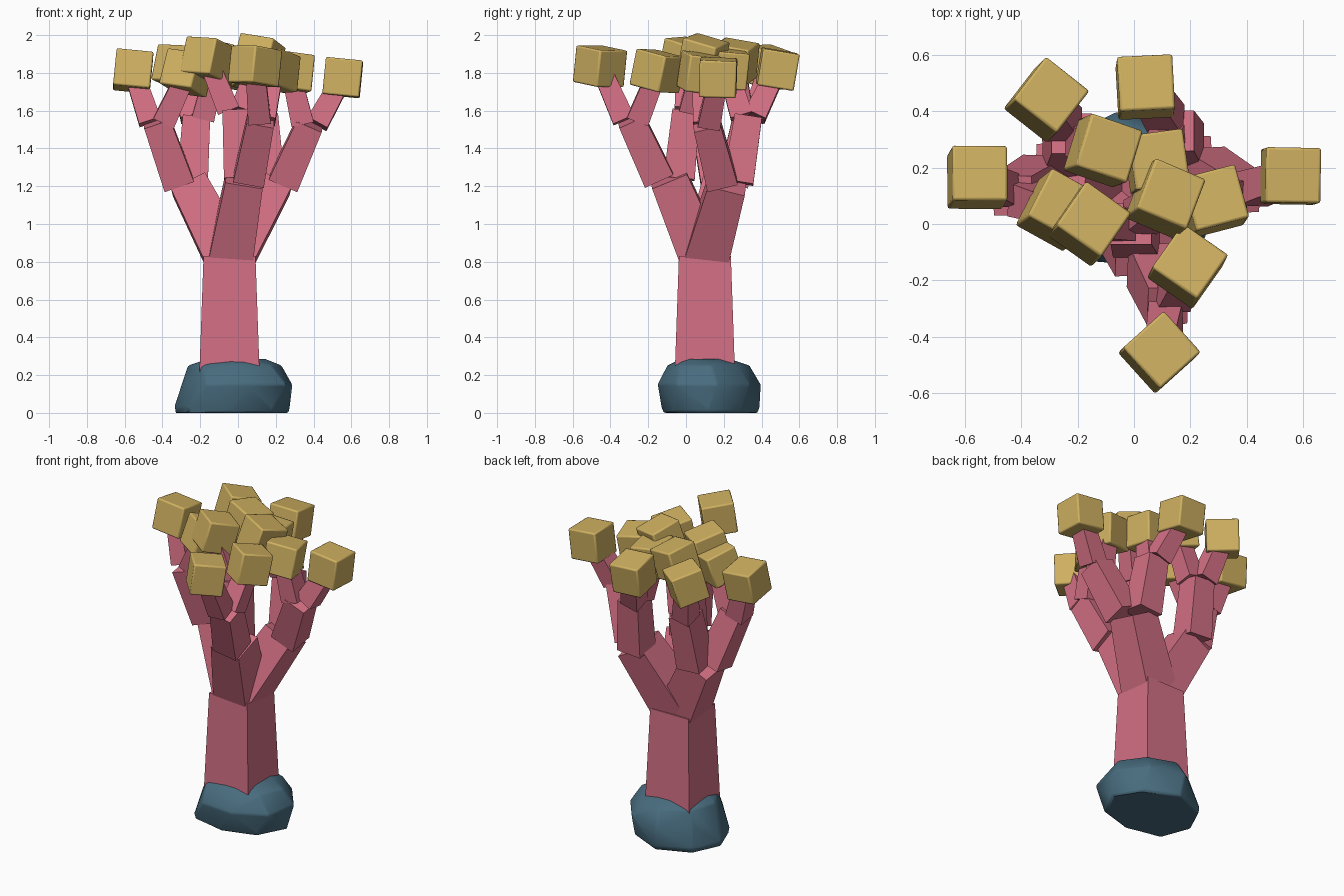
import bpy, bmesh, math
from mathutils import Vector, Matrix

if "Cube" in bpy.data.objects:
    bpy.data.objects.remove(bpy.data.objects["Cube"])

UP = Vector((0, 0, 1))


def material(name, color):
    mat = bpy.data.materials.new(name)
    mat.use_nodes = True
    rgba = (*color, 1)
    mat.diffuse_color = rgba
    mat.node_tree.nodes["Principled BSDF"].inputs["Base Color"].default_value = rgba
    return mat


PINK = material("coral pink", (0.65, 0.16, 0.23))
GOLD = material("sandy gold", (0.63, 0.44, 0.12))
TEAL = material("slate teal", (0.065, 0.15, 0.21))


def finish(bm, name, mat, bevel=0.0, segments=1, angle=30):
    """Turn a bmesh into a linked object with a bevel and angle-based shading."""
    bmesh.ops.recalc_face_normals(bm, faces=bm.faces)
    mesh = bpy.data.meshes.new(name)
    bm.to_mesh(mesh)
    bm.free()
    mesh.materials.append(mat)
    obj = bpy.data.objects.new(name, mesh)
    bpy.context.collection.objects.link(obj)
    if bevel:
        mod = obj.modifiers.new("soft_edges", "BEVEL")
        mod.width, mod.segments = bevel, segments
    bpy.ops.object.select_all(action="DESELECT")
    obj.select_set(True)
    bpy.context.view_layer.objects.active = obj
    bpy.ops.object.shade_smooth_by_angle(angle=math.radians(angle))
    return obj


def limb(name, start, end, width_start, width_end):
    """Tapered square beam between two points."""
    bm = bmesh.new()
    axis = end - start
    bmesh.ops.create_cone(bm, cap_ends=True, segments=4, depth=axis.length,
                          radius1=width_start / math.sqrt(2),
                          radius2=width_end / math.sqrt(2))
    turn = UP.rotation_difference(axis).to_matrix().to_4x4()
    roll = Matrix.Rotation(math.pi / 4, 4, "Z")
    place = Matrix.Translation((start + end) / 2)
    bmesh.ops.transform(bm, matrix=place @ turn @ roll, verts=bm.verts)
    finish(bm, name, PINK)


def cube_tip(name, centre, yaw, lean):
    """Softly bevelled block leaning towards a horizontal direction."""
    bm = bmesh.new()
    bmesh.ops.create_cube(bm, size=0.196)
    tilt = UP.rotation_difference(Vector((*lean, 1))).to_matrix().to_4x4()
    spin = Matrix.Rotation(math.radians(yaw), 4, "Z")
    bmesh.ops.transform(bm, matrix=Matrix.Translation(centre) @ tilt @ spin, verts=bm.verts)
    finish(bm, name, GOLD, bevel=0.009, segments=2, angle=40)


def offset_start(origin, target, shift):
    """Move a limb's root sideways, towards where it is heading."""
    side = target - origin
    side.z = 0
    return origin + side.normalized() * min(shift, side.length)


# Rock base: hull around uneven rings
bm = bmesh.new()
rings = [  # height, centre x, centre y, half width x, half width y, twist
    (0.0, -0.04, 0.12, 0.30, 0.25, 0.0),
    (0.03, -0.04, 0.12, 0.305, 0.26, 0.0),
    (0.15, 0.0, 0.11, 0.295, 0.28, 0.2),
    (0.25, -0.02, 0.11, 0.25, 0.22, 0.1),
    (0.285, -0.01, 0.10, 0.16, 0.14, 0.4),
]
for z, cx, cy, rx, ry, twist in rings:
    for i in range(8):
        a = math.tau * i / 8 + twist
        wobble = 1 + 0.05 * math.cos(3 * a + 1)
        bm.verts.new((cx + rx * wobble * math.cos(a), cy + ry * wobble * math.sin(a), z))
bmesh.ops.convex_hull(bm, input=bm.verts)
loose = [v for v in bm.verts if not v.link_faces]
bmesh.ops.delete(bm, geom=loose, context="VERTS")
finish(bm, "rock_base", TEAL, bevel=0.012, segments=2, angle=45)

# Trunk
trunk_top = Vector((-0.045, 0.10, 0.83))
limb("trunk", Vector((-0.045, 0.10, 0.12)), trunk_top, 0.325, 0.275)

# Branch tree: end point, then forks; each fork holds its tips (centre, yaw, lean)
TREE = {
    "front": ((0.035, -0.09, 1.24), [
        ((0.12, -0.29, 1.55), [
            ((0.09, -0.455, 1.835), 42, (0.1, 0.1)),
            ((0.19, -0.15, 1.81), -35, (0.1, 0.2))]),
        ((-0.01, 0.0, 1.6), [
            ((-0.16, 0.0, 1.87), -35, (0.2, 0.2)),
            ((0.11, 0.09, 1.88), -22, (0.25, 0.2))])]),
    "right": ((-0.26, 0.19, 1.21), [
        ((-0.43, 0.10, 1.54), [
            ((-0.555, 0.165, 1.81), 0, (0.1, 0.17)),
            ((-0.27, 0.05, 1.80), -28, (0.25, 0.2))]),
        ((-0.22, 0.32, 1.56), [
            ((-0.31, 0.44, 1.83), -38, (0.2, 0.2)),
            ((-0.11, 0.26, 1.86), -18, (0.25, 0.1))])]),
    "left": ((0.19, 0.22, 1.22), [
        ((0.38, 0.11, 1.53), [
            ((0.555, 0.17, 1.775), -1, (0.1, 0.03)),
            ((0.28, 0.08, 1.80), 15, (0.1, 0.15))]),
        ((0.14, 0.33, 1.57), [
            ((0.04, 0.485, 1.82), 3, (0.03, 0.17)),
            ((0.08, 0.22, 1.82), 8, (0.1, 0.1))])]),
}

for side, (branch_end, forks) in TREE.items():
    branch_end = Vector(branch_end)
    root = offset_start(trunk_top, branch_end, 0.02)
    limb(f"{side}_branch", root, branch_end, 0.235, 0.2)
    for f, (fork_end, tips) in enumerate(forks, 1):
        fork_end = Vector(fork_end)
        root = offset_start(branch_end, fork_end, 0.06)
        limb(f"{side}_fork_{f}", root, fork_end, 0.165, 0.145)
        for t, (centre, yaw, lean) in enumerate(tips, 1):
            centre = Vector(centre)
            root = offset_start(fork_end, centre, 0.04)
            limb(f"{side}_twig_{f}_{t}", root, centre, 0.12, 0.1)
            cube_tip(f"{side}_cube_{f}_{t}", centre, yaw, lean)
